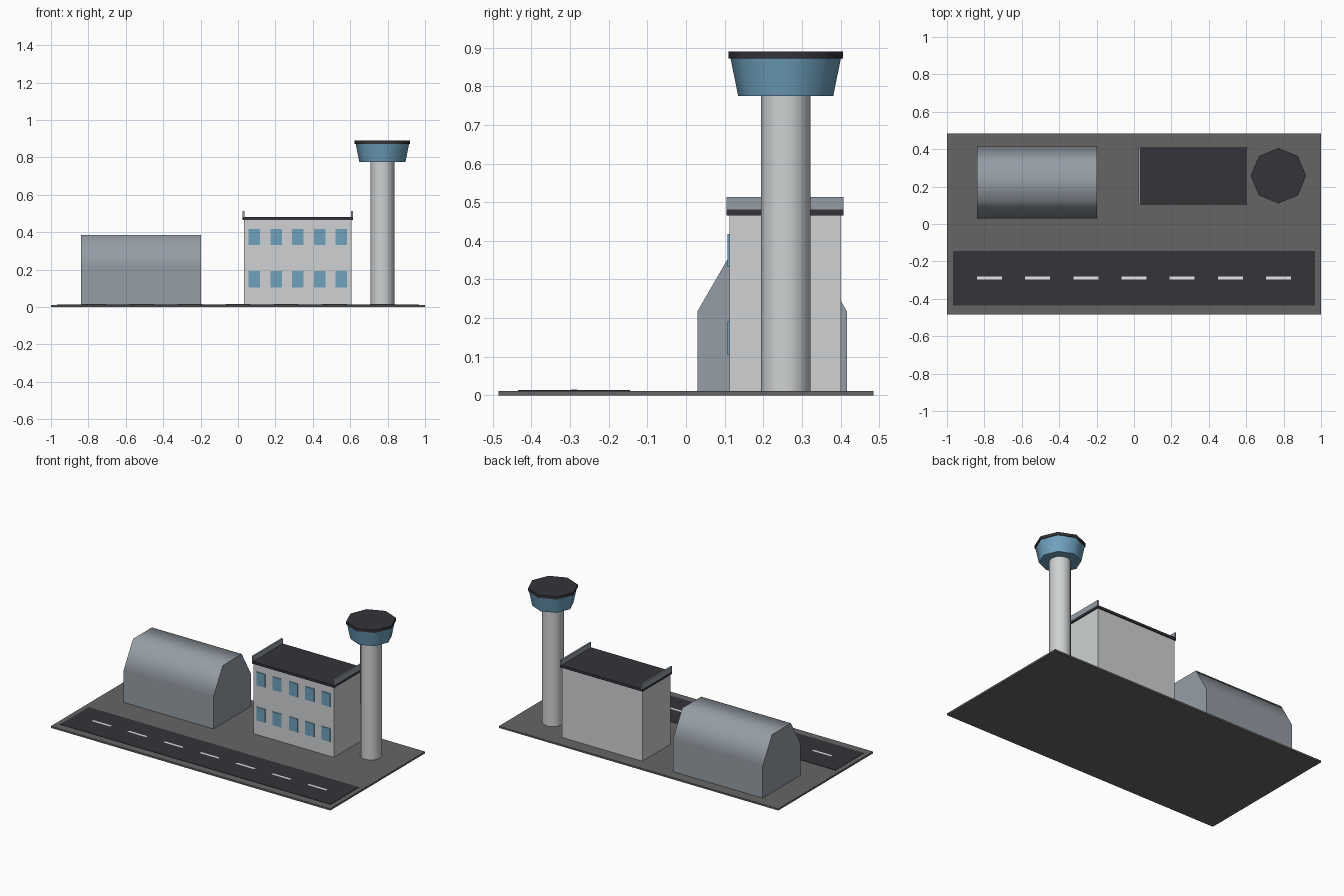
import bpy
import math

cube = bpy.data.objects.get("Cube")
if cube:
    bpy.data.objects.remove(cube, do_unlink=True)


def material(name, rgb):
    m = bpy.data.materials.new(name)
    m.use_nodes = True
    m.diffuse_color = (*rgb, 1)
    m.node_tree.nodes["Principled BSDF"].inputs["Base Color"].default_value = (*rgb, 1)
    return m


CONCRETE = material("concrete grey", (0.13, 0.13, 0.13))
ASPHALT = material("dark asphalt", (0.035, 0.033, 0.042))
PAINT = material("white paint", (0.8, 0.8, 0.8))
WALL = material("pale wall", (0.62, 0.64, 0.65))
METAL = material("blue grey metal", (0.30, 0.34, 0.38))
GLASS = material("blue glass", (0.16, 0.36, 0.52))


def finish(name, mat):
    obj = bpy.context.object
    obj.name = name
    obj.data.materials.append(mat)
    return obj


def box(name, mat, x, y, z):
    """Box from (low, high) ranges on each axis."""
    mid = [(a + b) / 2 for a, b in (x, y, z)]
    bpy.ops.mesh.primitive_cube_add(size=1, location=mid)
    obj = finish(name, mat)
    obj.scale = [b - a for a, b in (x, y, z)]
    bpy.ops.object.transform_apply(location=False, rotation=False, scale=True)
    return obj


def drum(name, mat, sides, r_low, r_high, length, location, rotation=(0, 0, 0)):
    """Smooth-sided prism or tapered prism with sharp ends."""
    bpy.ops.mesh.primitive_cone_add(vertices=sides, radius1=r_low, radius2=r_high,
                                    depth=length, location=location, rotation=rotation)
    obj = finish(name, mat)
    bpy.ops.object.shade_smooth_by_angle(angle=math.radians(62))
    return obj


GROUND = 0.011

# Ground and runway
box("ground_slab", CONCRETE, (-1, 1), (-0.485, 0.485), (0, GROUND))
box("runway", ASPHALT, (-0.968, 0.968), (-0.435, -0.145), (GROUND, 0.0135))
for i in range(7):
    x = (i - 3) * 0.2575
    box(f"runway_dash_{i + 1}", PAINT, (x - 0.067, x + 0.067),
        (-0.298, -0.281), (0.0135, 0.0148))

# Hangar: box walls with a six-sided vault lying along x
HANGAR_X = (-0.84, -0.197)
box("hangar_walls", METAL, HANGAR_X, (0.03, 0.416), (GROUND, 0.218))
drum("hangar_vault", METAL, 6, 0.193, 0.193, HANGAR_X[1] - HANGAR_X[0],
     (sum(HANGAR_X) / 2, 0.223, 0.218), (0, math.pi / 2, 0))

# Terminal with dark roof and end parapets
box("terminal_walls", WALL, (0.032, 0.608), (0.112, 0.401), (GROUND, 0.465))
box("terminal_roof", ASPHALT, (0.025, 0.615), (0.105, 0.408), (0.465, 0.481))
for side, x in (("right", 0.025), ("left", 0.605)):
    box(f"parapet_{side}", METAL, (x, x + 0.01), (0.105, 0.408), (0.481, 0.514))
for row, z in (("lower", 0.105), ("upper", 0.332)):
    for i in range(5):
        x = 0.056 + i * 0.1165
        box(f"window_{row}_{i + 1}", GLASS, (x, x + 0.062), (0.108, 0.114), (z, z + 0.086))

# Control tower
TOWER = (0.772, 0.258)
drum("tower_shaft", WALL, 12, 0.064, 0.064, 0.764, (*TOWER, 0.393))
drum("tower_cabin", GLASS, 8, 0.123, 0.143, 0.098, (*TOWER, 0.824))
drum("tower_roof", ASPHALT, 8, 0.148, 0.148, 0.018, (*TOWER, 0.881))
